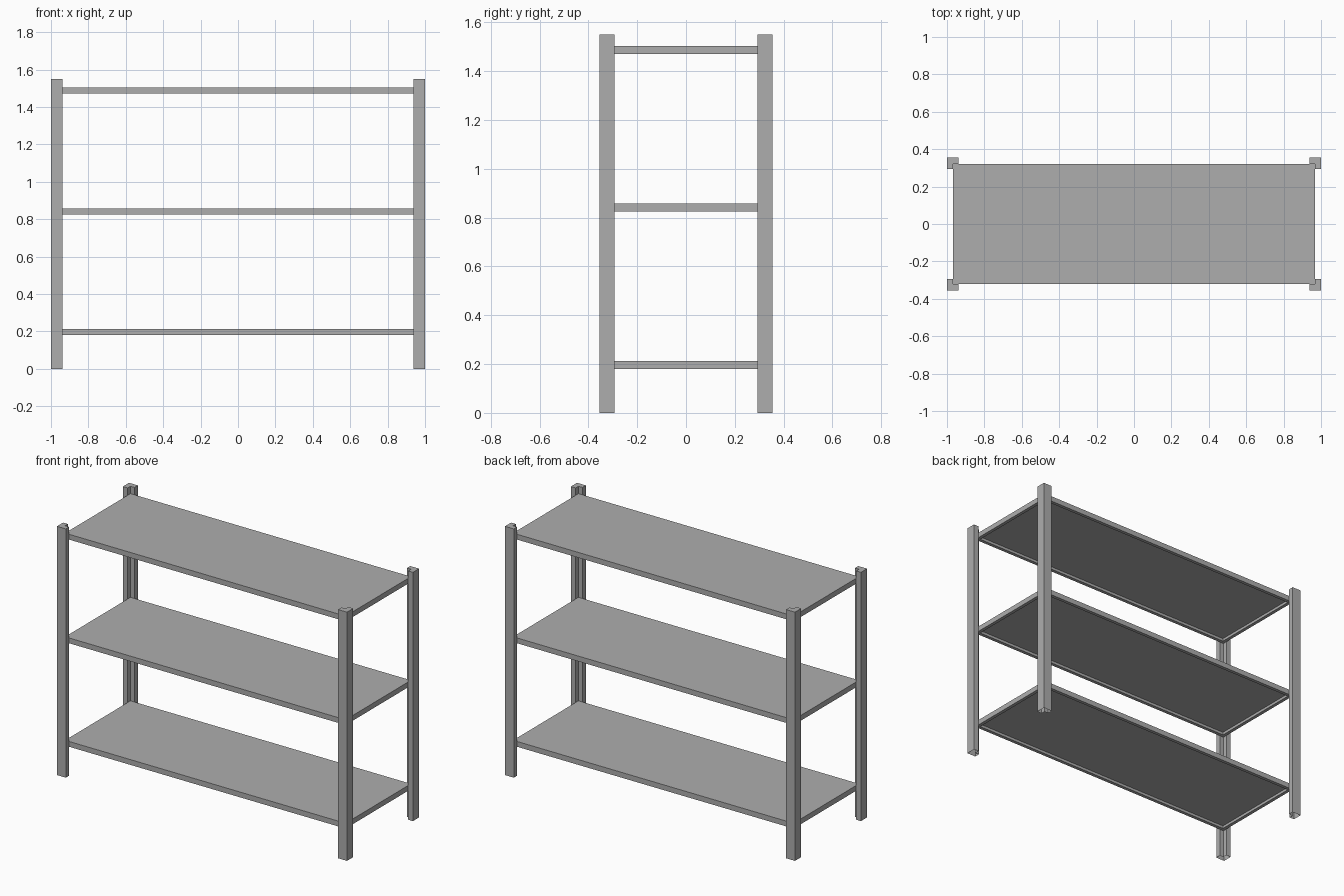
import bpy, bmesh

if "Cube" in bpy.data.objects:
    bpy.data.objects.remove(bpy.data.objects["Cube"])

grey = bpy.data.materials.new("grey metal")
grey.diffuse_color = (0.42, 0.42, 0.42, 1)
grey.use_nodes = True
grey.node_tree.nodes["Principled BSDF"].inputs["Base Color"].default_value = grey.diffuse_color

X, Y, H = 1.0, 0.355, 1.55      # outer half sizes and post height
W, T = 0.061, 0.033             # post arm width and thickness


def finish(bm, name):
    bmesh.ops.recalc_face_normals(bm, faces=bm.faces)
    mesh = bpy.data.meshes.new(name)
    bm.to_mesh(mesh)
    bm.free()
    mesh.materials.append(grey)
    obj = bpy.data.objects.new(name, mesh)
    bpy.context.collection.objects.link(obj)
    return obj


# Corner post: L profile extruded upward, open at the foot
def post(name, sx, sy):
    profile = [(0, 0), (W, 0), (W, T), (T, T), (T, W), (0, W)]
    bm = bmesh.new()
    foot = bm.faces.new([bm.verts.new((sx * (X - a), sy * (Y - b), 0))
                         for a, b in profile])
    top = bmesh.ops.extrude_face_region(bm, geom=[foot])["geom"]
    bmesh.ops.translate(bm, vec=(0, 0, H),
                        verts=[v for v in top if isinstance(v, bmesh.types.BMVert)])
    bmesh.ops.recalc_face_normals(bm, faces=bm.faces)
    low = [f for f in bm.faces if all(v.co.z < 0.001 for v in f.verts)]
    if low:
        bmesh.ops.delete(bm, geom=low, context='FACES_ONLY')
    return finish(bm, name)


# Shelf: flat tray with a rim around a recessed underside
def shelf(name, z0, z1):
    bm = bmesh.new()
    bmesh.ops.create_cube(bm, size=1)
    for v in bm.verts:
        v.co.x *= 2 * (X - T)
        v.co.y *= 2 * (Y - T)
        v.co.z = z1 if v.co.z > 0 else z0
    bm.normal_update()
    under = [f for f in bm.faces if f.normal.z < -0.9]
    bmesh.ops.inset_region(bm, faces=under, thickness=0.03)
    bmesh.ops.inset_region(bm, faces=under, thickness=0.0, depth=-0.017)
    return finish(bm, name)


for sx, side in ((-1, "left"), (1, "right")):
    for sy, end in ((-1, "front"), (1, "back")):
        post(f"{end}_{side}_post", sx, sy)

for name, z in (("bottom", 0.18), ("middle", 0.825), ("top", 1.471)):
    shelf(name + "_shelf", z, z + 0.033)
